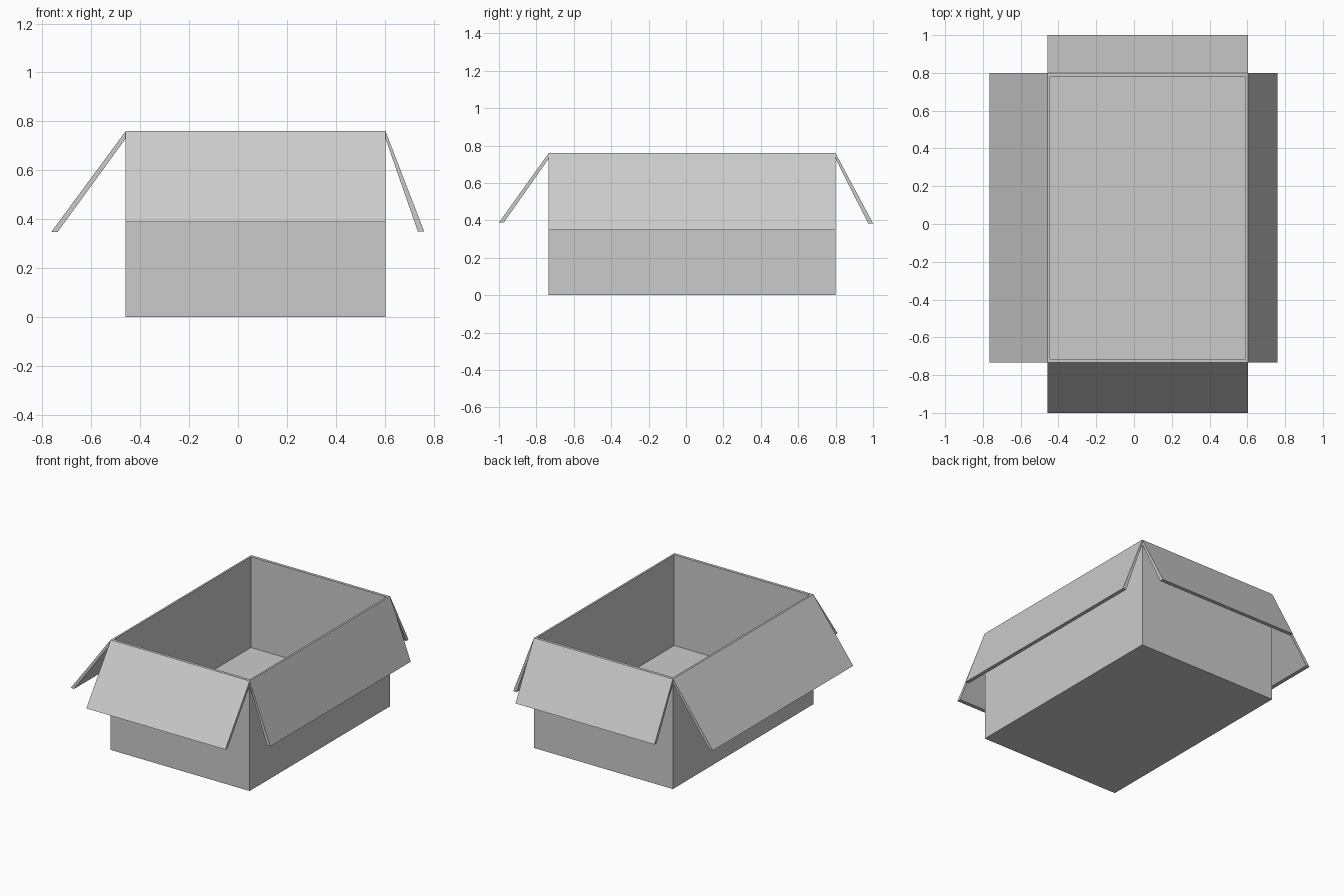
import bpy
import bmesh

cube = bpy.data.objects.get("Cube")
if cube:
    bpy.data.objects.remove(cube, do_unlink=True)

grey = bpy.data.materials.new("plain grey")
grey.use_nodes = True
COLOUR = (0.6, 0.6, 0.6, 1)
grey.diffuse_color = COLOUR
grey.node_tree.nodes["Principled BSDF"].inputs["Base Color"].default_value = COLOUR

# Overall dimensions
LEFT, RIGHT, FRONT, BACK = -0.459, 0.603, -0.734, 0.799
TOP, FLOOR = 0.76, 0.133
RIM_X, RIM_Y = 0.013, 0.02


def finish(name, bm):
    bmesh.ops.recalc_face_normals(bm, faces=bm.faces)
    mesh = bpy.data.meshes.new(name)
    bm.to_mesh(mesh)
    bm.free()
    mesh.materials.append(grey)
    obj = bpy.data.objects.new(name, mesh)
    bpy.context.collection.objects.link(obj)


def rectangle(bm, inset, z):
    x0, x1 = LEFT + inset * RIM_X, RIGHT - inset * RIM_X
    y0, y1 = FRONT + inset * RIM_Y, BACK - inset * RIM_Y
    return [bm.verts.new((x, y, z)) for x, y in ((x0, y0), (x1, y0), (x1, y1), (x0, y1))]


# Open box: outer walls, rim, inner walls, closed by base and raised floor
bm = bmesh.new()
loops = [rectangle(bm, *level) for level in ((0, 0), (0, TOP), (1, TOP), (1, FLOOR))]
for low, high in zip(loops, loops[1:]):
    for i in range(4):
        j = (i + 1) % 4
        bm.faces.new((low[i], low[j], high[j], high[i]))
bm.faces.new(loops[0])
bm.faces.new(loops[-1])
finish("box_body", bm)


# Flap: a thin sloping profile extruded along one rim edge
def flap(name, axis, hinge, tip, tip_z, start, end):
    side = 1 if tip > hinge else -1
    profile = ((hinge, TOP), (tip, tip_z), (tip - side * 0.026, tip_z), (hinge, TOP - 0.03))
    bm = bmesh.new()
    verts = [bm.verts.new((u, start, z) if axis == "x" else (start, u, z)) for u, z in profile]
    face = bm.faces.new(verts)
    result = bmesh.ops.extrude_face_region(bm, geom=[face], use_keep_orig=True)
    moved = [v for v in result["geom"] if isinstance(v, bmesh.types.BMVert)]
    shift = (0, end - start, 0) if axis == "x" else (end - start, 0, 0)
    bmesh.ops.translate(bm, verts=moved, vec=shift)
    finish(name, bm)


flap("left_flap", "x", RIGHT, 0.761, 0.35, FRONT, BACK)
flap("right_flap", "x", LEFT, -0.764, 0.347, FRONT, BACK)
flap("front_flap", "y", FRONT, -1.0, 0.388, LEFT, RIGHT)
flap("back_flap", "y", BACK, 1.0, 0.384, LEFT, RIGHT)
